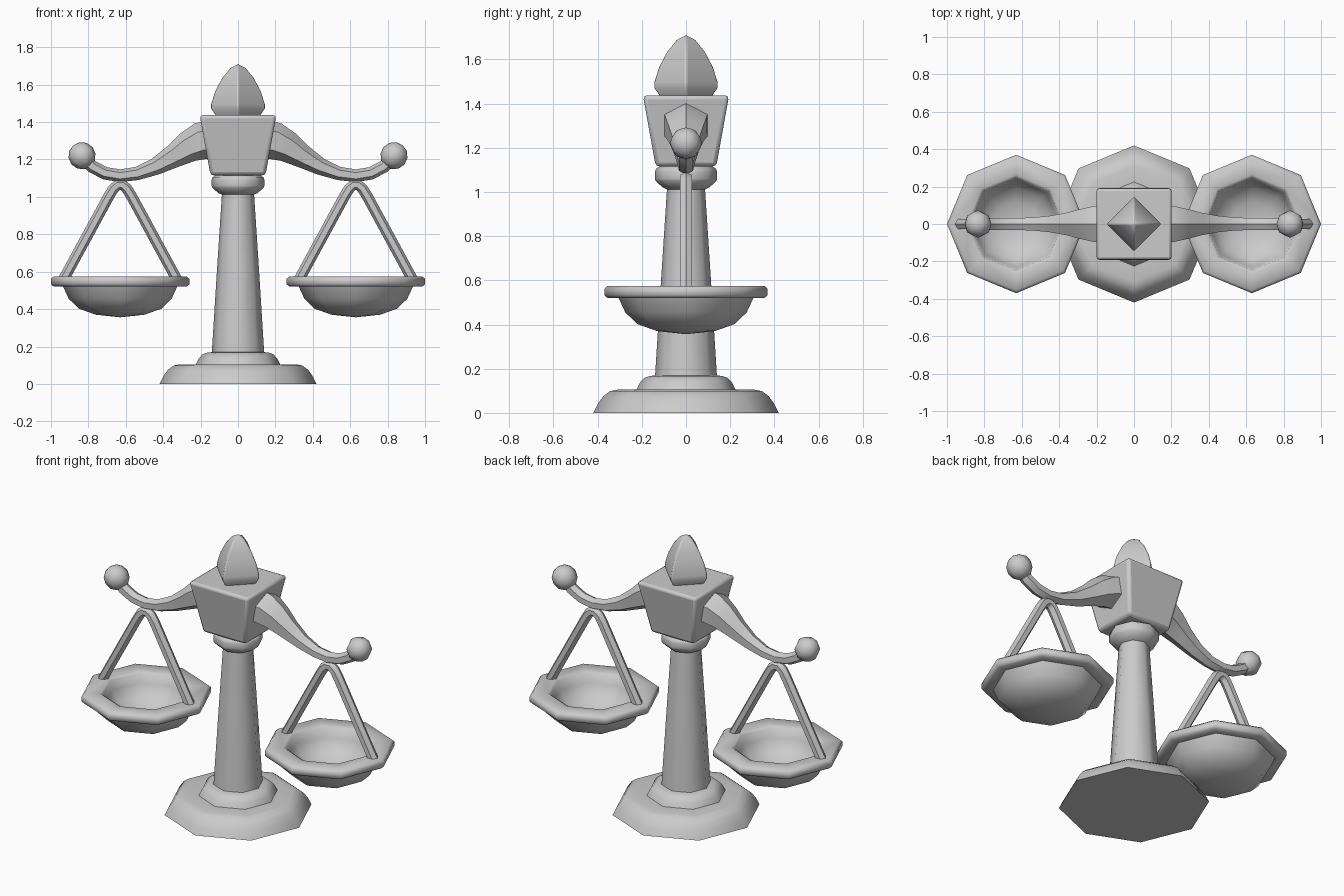
import bpy, bmesh
from math import radians, sin, cos, pi
from mathutils import Vector

if "Cube" in bpy.data.objects:
    bpy.data.objects.remove(bpy.data.objects["Cube"])


def finish(name, bm, bevel=0.0, mirror=False, angle=50):
    bmesh.ops.remove_doubles(bm, verts=bm.verts, dist=1e-5)
    bmesh.ops.recalc_face_normals(bm, faces=bm.faces)
    mesh = bpy.data.meshes.new(name)
    bm.to_mesh(mesh)
    bm.free()
    ob = bpy.data.objects.new(name, mesh)
    bpy.context.collection.objects.link(ob)
    if bevel:
        m = ob.modifiers.new("bevel", 'BEVEL')
        m.width, m.segments, m.limit_method = bevel, 2, 'ANGLE'
        m.angle_limit = radians(50)
    if mirror:
        ob.modifiers.new("mirror", 'MIRROR').use_clip = False
    bpy.ops.object.select_all(action='DESELECT')
    ob.select_set(True)
    bpy.context.view_layer.objects.active = ob
    bpy.ops.object.shade_smooth_by_angle(angle=radians(angle))
    return ob


def bridge(bm, rings):
    for a, b in zip(rings, rings[1:]):
        n = len(a)
        for i in range(n):
            j = (i + 1) % n
            bm.faces.new((a[i], a[j], b[j], b[i]))


def lathe(name, profile, sides=8, cx=0.0, **kw):
    """Revolve (radius, z) points; a zero radius closes to a point."""
    bm = bmesh.new()
    rings, tips = [], []
    for k, (r, z) in enumerate(profile):
        if r == 0:
            tips.append((k, bm.verts.new((cx, 0, z))))
        else:
            rings.append([bm.verts.new((cx + r * cos(2 * pi * i / sides),
                                        r * sin(2 * pi * i / sides), z)) for i in range(sides)])
    bridge(bm, rings)
    for k, tip in tips:
        ring = rings[0] if k == 0 else rings[-1]
        for i in range(sides):
            bm.faces.new((ring[i], ring[(i + 1) % sides], tip))
    return finish(name, bm, **kw)


def sweep(name, path, sides=6, **kw):
    """Tapered tube through (x, z, radius) points in the xz plane."""
    bm = bmesh.new()
    rings = []
    for k, (x, z, r) in enumerate(path):
        p, q = path[max(k - 1, 0)], path[min(k + 1, len(path) - 1)]
        t = Vector((q[0] - p[0], 0, q[1] - p[1])).normalized()
        up = Vector((-t.z, 0, t.x))
        rings.append([bm.verts.new(Vector((x, 0, z)) + r * (up * cos(2 * pi * i / sides)
                      + Vector((0, 1.1, 0)) * sin(2 * pi * i / sides))) for i in range(sides)])
    bridge(bm, rings)
    bm.faces.new(rings[0])
    bm.faces.new(rings[-1])
    return finish(name, bm, **kw)


# Stepped octagonal base
lathe("base", [(0, 0), (.42, 0), (.40, .04), (.375, .075), (.345, .098), (.31, .105), (.225, .105),
               (.21, .135), (.19, .158), (.165, .167), (.138, .17)])
# Tapered column and its collar
lathe("column", [(.14, .168), (.113, .6), (.086, 1.015)])
lathe("collar", [(.082, 1.01), (.105, 1.02), (.138, 1.05), (.141, 1.06), (.141, 1.09),
                 (.136, 1.105), (.115, 1.117)])

# Flared head block
bm = bmesh.new()
bmesh.ops.create_cube(bm, size=2)
for v in bm.verts:
    top = v.co.z > 0
    v.co.x *= .205 if top else .147
    v.co.y *= .195 if top else .137
    v.co.z = 1.437 if top else 1.115
finish("head_block", bm, bevel=.018, angle=40)

# Four-sided finial
lathe("finial", [(.118, 1.43), (.147, 1.472), (.147, 1.495), (.125, 1.565), (.088, 1.635),
                 (.045, 1.688), (0, 1.712)], sides=4, bevel=.008)

# Curved beam arms, mirrored
sweep("beam_arms", [(.15, 1.305, .105), (.20, 1.298, .1), (.27, 1.265, .083), (.345, 1.217, .063),
                    (.44, 1.163, .046), (.54, 1.125, .036), (.63, 1.113, .034), (.71, 1.126, .034),
                    (.78, 1.162, .034), (.84, 1.225, .034)], mirror=True)

# Balls on the arm tips, tilted along the arm
bm = bmesh.new()
bmesh.ops.create_uvsphere(bm, u_segments=8, v_segments=6, radius=.073)
ball = finish("arm_tip_balls", bm)
for v in ball.data.vertices:
    x, y, z = v.co
    a = radians(40)
    v.co = (.834 + x * cos(a) + z * sin(a), y, 1.22 - x * sin(a) + z * cos(a))
ball.modifiers.new("mirror", 'MIRROR')

# Hanger: one bent rod per pan
half = [(.305, .555, .029), (.06, 1.005, .029), (.035, 1.045, .029), (.013, 1.063, .029)]
sweep("pan_hangers", [(.63 - x, z, r) for x, z, r in half]
      + [(.63 + x, z, r) for x, z, r in reversed(half)], mirror=True)

# Octagonal pans with a thick rim
lathe("pans", [(0, .356), (.13, .37), (.22, .402), (.275, .455), (.305, .52), (.355, .52), (.37, .533),
               (.37, .562), (.355, .575), (.265, .575), (.248, .565), (.235, .51), (.195, .45),
               (.12, .41), (0, .395)], cx=.63, mirror=True)
